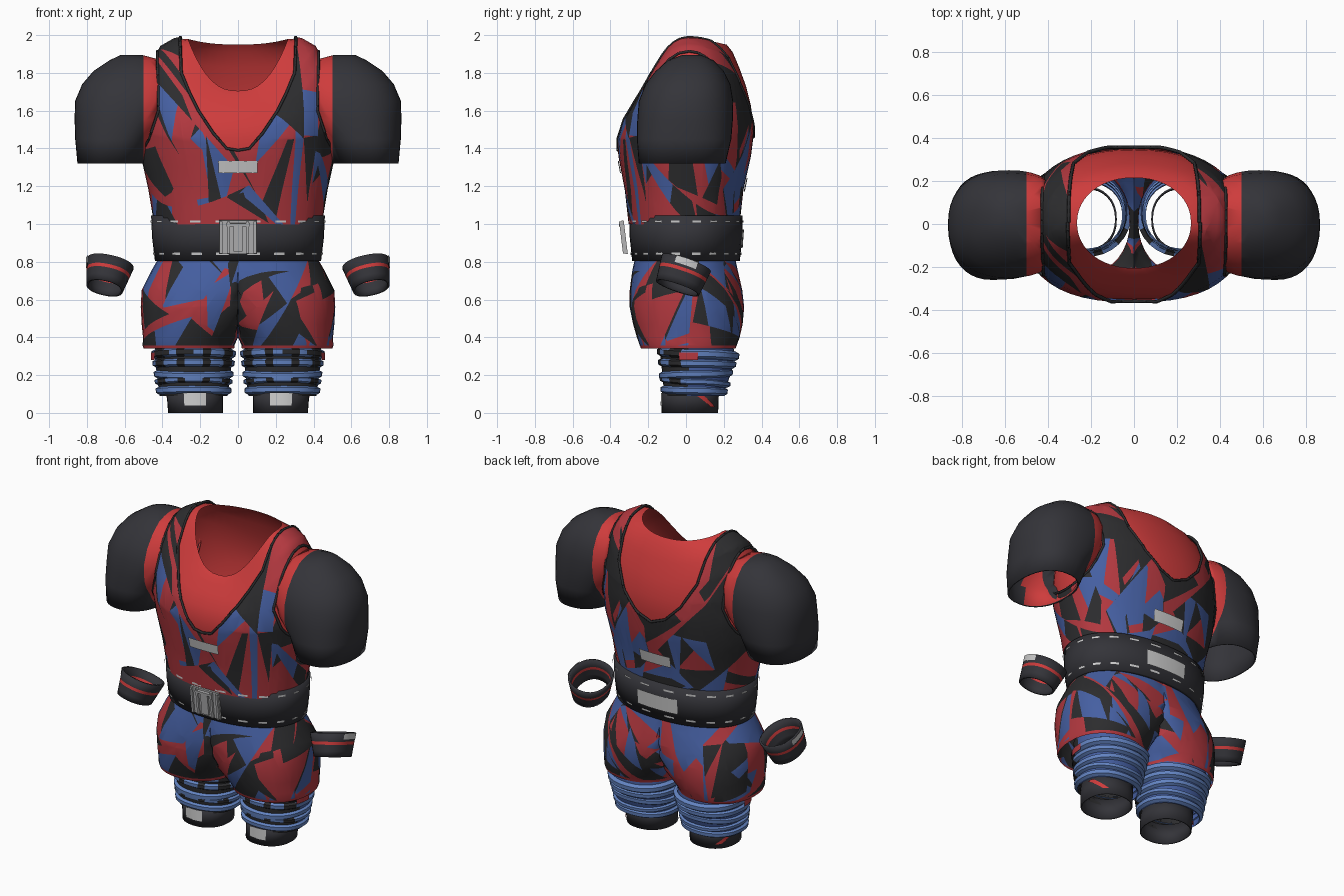
import bpy, bmesh, random
from math import sin, cos, radians, copysign
from mathutils import Vector, Matrix

if bpy.data.objects.get("Cube"):
    bpy.data.objects.remove(bpy.data.objects["Cube"], do_unlink=True)

def material(name, *rgb):
    m = bpy.data.materials.new(name)
    m.use_nodes = True
    m.diffuse_color = (*rgb, 1)
    node = next(n for n in m.node_tree.nodes if n.type == 'BSDF_PRINCIPLED')
    node.inputs["Base Color"].default_value = (*rgb, 1)
    return m

RED = material("bright_red", .62, .045, .045)
CAMO_RED = material("camo_red", .45, .04, .05)
BLACK = material("camo_black", .025, .025, .027)
BLUE = material("camo_blue", .06, .115, .36)
WRAP = material("wrap_blue", .125, .23, .54)
CHARCOAL = material("charcoal", .034, .034, .041)
WHITE = material("off_white", .6, .6, .6)
SILVER = material("buckle_silver", .46, .46, .47)

def ring(z, xc, yc, hx, hy, tilt=0, p=2.2):
    return (xc, yc, hx, hy, z, z + tilt, z - tilt, p, p)

def grow(r, d):
    return (r[0], r[1], r[2] + d, r[3] + d) + tuple(r[4:])

def mix(a, b, f):
    return tuple(u + (v - u) * f for u, v in zip(a, b))

def point(r, t):
    """Point on a ring whose height and squareness may differ at front and back."""
    xc, yc, hx, hy, zs, zf, zb, pf, pb = r
    c, s = cos(radians(t)), sin(radians(t))
    z, p = (zf, pf) if s < 0 else (zb, pb)
    return Vector((xc + hx * copysign(abs(c) ** (2 / p), c),
                   yc + hy * copysign(abs(s) ** (2 / p), s), z + (zs - z) * abs(c) ** 2.4))

def loft(rings, seg=40, rows=None, bm=None, clip=False, cap=False):
    bm = bm or bmesh.new()
    grid = []
    for r in rings:
        pts = [point(r, 360 * j / seg) for j in range(seg)]
        grid.append([bm.verts.new((max(q.x, 0) if clip else q.x, q.y, q.z)) for q in pts])
    for i in range(len(rings) - 1):
        for j in range(seg):
            k = (j + 1) % seg
            f = bm.faces.new((grid[i][j], grid[i][k], grid[i + 1][k], grid[i + 1][j]))
            f.material_index = rows[i] if rows else 0
    if cap:
        bm.faces.new(grid[-1])
    return bm

def plate(lo, hi, t0, t1, skew=0, off=.006, bm=None):
    """Thin patch that follows the surface between two rings."""
    bm, n = bm or bmesh.new(), 6
    grid = [[bm.verts.new(point(grow(mix(lo, hi, i / n), off), t0 + (t1 - t0) * j / n + skew * i / n))
             for j in range(n + 1)] for i in range(n + 1)]
    for i in range(n):
        for j in range(n):
            bm.faces.new((grid[i][j], grid[i][j + 1], grid[i + 1][j + 1], grid[i + 1][j]))
    return bm

def finish(name, bm, mats, thick=0, mirror=False, lining=0):
    me = bpy.data.meshes.new(name)
    bm.to_mesh(me)
    ob = bpy.data.objects.new(name, me)
    bpy.context.collection.objects.link(ob)
    for m in mats:
        me.materials.append(m)
    bpy.ops.object.select_all(action='DESELECT')
    ob.select_set(True)
    bpy.context.view_layer.objects.active = ob
    bpy.ops.object.shade_smooth_by_angle(angle=radians(42))
    if thick:
        mod = ob.modifiers.new("thickness", 'SOLIDIFY')
        mod.thickness, mod.material_offset = thick, lining
    if mirror:
        ob.modifiers.new("mirror", 'MIRROR')

def cut(bm, co, no, faces):
    geom = set(faces)
    for f in faces:
        geom.update(f.edges, f.verts)
    bmesh.ops.bisect_plane(bm, geom=list(geom), dist=1e-4, plane_co=co, plane_no=no)

def camo(bm, count, seed, weights):
    """Repeatedly split the largest shard of cloth, then colour each shard."""
    rng = random.Random(seed)
    tag = bm.faces.layers.int.new("shard")
    for i in range(count + 1):
        shards = {}
        for f in bm.faces:
            shards.setdefault(f[tag], []).append(f)
        if i == count:
            break
        k = max(shards, key=lambda s: sum(f.calc_area() for f in shards[s]))
        f = rng.choice(shards[k])
        f.normal_update()
        co = f.calc_center_median()
        no = Vector((rng.gauss(0, 1), rng.gauss(0, 1), rng.gauss(0, .55)))
        no -= f.normal * no.dot(f.normal)
        cut(bm, co, no, shards[k])
        for f in bm.faces:
            if f[tag] == k and (f.calc_center_median() - co).dot(no) > 0:
                f[tag] = i + 1
    done = {}
    for k, faces in shards.items():
        near = {done.get(g[tag]) for f in faces for e in f.edges for g in e.link_faces}
        centre = sum((f.calc_center_median() for f in faces), Vector()) / len(faces)
        w = [v * (.4 if i in near else 1) for i, v in enumerate(weights(centre))]
        done[k] = rng.choices((0, 1, 2), w)[0]
        for f in faces:
            f.material_index = done[k]
    bm.faces.layers.int.remove(tag)

# Red undershirt, lofted from waist over the shoulders to the neck
waist, ribs, chest = (ring(1.0, 0, -.01, .43, .28), ring(1.18, 0, -.01, .46, .30),
                      ring(1.36, 0, -.007, .5, .337))
body = [waist, ribs, chest,
        (0, 0, .505, .35, 1.5, 1.45, 1.52, 2.5, 2.2), (0, .01, .49, .335, 1.68, 1.54, 1.62, 2.7, 2.2),
        (0, .018, .455, .3, 1.84, 1.61, 1.73, 2.7, 2.2), (0, .018, .4, .263, 1.935, 1.66, 1.83, 2.4, 2.2),
        (0, .012, .33, .235, 1.975, 1.69, 1.91, 2.2, 2.2), (0, .005, .265, .21, 1.98, 1.705, 1.95, 2.1, 2.1)]
finish("undershirt", loft(body, 48), [RED])

# Camouflage singlet with cut neckline and armholes
FRONT = [(0, 1.39), (.06, 1.4), (.13, 1.48), (.21, 1.6), (.25, 1.68), (.3, 1.8), (.31, 2.05)]
BACK = [(0, 1.46), (.1, 1.5), (.2, 1.6), (.28, 1.75), (.31, 2.05)]
ARM = [(.53, 1.34), (.47, 1.45), (.42, 1.6), (.43, 2.05)]

def edge_x(line, z, default):
    for (x0, z0), (x1, z1) in zip(line, line[1:]):
        if z0 <= z <= z1:
            return x0 + (x1 - x0) * (z - z0) / (z1 - z0)
    return default

def dropped(c):
    neck = edge_x(FRONT if c.y < 0 else BACK, c.z, 0)
    return not neck <= abs(c.x) <= edge_x(ARM, c.z, 1)

bm = loft([grow(r, .003) for r in body], 48)
bm.normal_update()
for v, n in [(v, v.normal.copy()) for v in bm.verts]:
    v.co += n * .011
for line, sides in ((FRONT, (-1,)), (BACK, (1,)), (ARM, (-1, 1))):
    for (x0, z0), (x1, z1) in zip(line, line[1:]):
        for side, m in ((s, m) for s in sides for m in (-1, 1)):
            centres = [(f, f.calc_center_median()) for f in bm.faces]
            cut(bm, (m * x0, 0, z0), (m * (z1 - z0), 0, x0 - x1),
                [f for f, c in centres if c.y * side > 0 and c.x * m > 0])
out = [f for f in bm.faces if dropped(f.calc_center_median())]
bmesh.ops.delete(bm, geom=out, context='FACES')
hems = [[v.co.copy() for v in e.verts] for e in bm.edges if e.is_boundary and e.verts[0].co.z > 1.2]

def singlet_weights(c):
    if c.z > 1.66:
        return (4, 5, 0)
    if abs(c.x) > .38:
        return (4, 5, 1)
    if c.y < 0:
        return (12, 1, 1) if c.x < .02 else (3, 3, 4)
    return (2, 4, 4)

camo(bm, 150, 7, singlet_weights)
finish("singlet", bm, [CAMO_RED, BLACK, BLUE])

# Black piping along the singlet edges
curve = bpy.data.curves.new("singlet_piping", 'CURVE')
curve.dimensions = '3D'
curve.bevel_depth, curve.bevel_resolution = .008, 1
for pair in hems:
    s = curve.splines.new('POLY')
    s.points.add(1)
    for q, co in zip(s.points, pair):
        q.co = (*co, 1)
curve.materials.append(BLACK)
bpy.context.collection.objects.link(bpy.data.objects.new("singlet_piping", curve))

# Domed short sleeves: red at the shoulder, charcoal outside
profile = [(1.32, .5, .85, .23, -.02), (1.45, .45, .862, .25, -.01), (1.55, .36, .865, .253, -.005),
           (1.65, .3, .863, .25, 0), (1.74, .3, .825, .225, .01), (1.81, .32, .765, .18, .02),
           (1.867, .4, .68, .12, .025), (1.895, .51, .62, .05, .03)]
bm = loft([ring(z, (a + b) / 2, yc, (b - a) / 2, hy, 0, 2.3) for z, a, b, hy, yc in profile], cap=True)
for x in (.41, .5):
    cut(bm, (x, 0, 0), (1, 0, 0), bm.faces[:])
out = [f for f in bm.faces if f.calc_center_median().x < .41]
bmesh.ops.delete(bm, geom=out, context='FACES')
for f in bm.faces:
    c = f.calc_center_median()
    f.material_index = 1 if c.x < .5 and c.z > 1.4 else 2 if c.x > .62 else 0
finish("sleeve", bm, [CHARCOAL, RED, CHARCOAL], .01, True, 1)

# Labels on chest and back
finish("chest_label", plate(mix(ribs, chest, .5), mix(ribs, chest, .85), 260, 280, off=.022), [WHITE])
finish("back_label", plate(mix(waist, ribs, .95), mix(ribs, chest, .36), 79, 101, off=.022), [WHITE])

# Belt with stitching, back label and buckle
low, mid, high = (ring(.805, 0, 0, .44, .285), ring(.93, 0, 0, .455, .298), ring(1.045, 0, 0, .46, .3))
finish("belt", loft([low, mid, high], 48), [CHARCOAL], .025)
bm = bmesh.new()
for a, b, f in ((low, mid, .25), (mid, high, .68)):
    for k in range(20):
        plate(mix(a, b, f), mix(a, b, f + .1), 18 * k + 5, 18 * k + 13, bm=bm)
finish("belt_stitching", bm, [WHITE])
finish("belt_label", plate(mix(low, mid, .55), mix(mid, high, .35), 74, 106, off=.008), [WHITE])
bm = bmesh.new()
tilt = Matrix.Translation((0, -.325, .93)) @ Matrix.Rotation(radians(7), 4, 'X')
bars = [(0, 0, 0, .2, .012, .18), (0, -.01, 0, .05, .016, .15), (0, -.012, .068, .12, .02, .016)]
bars += [(m * x, -.01, 0, .014, .018, .17) for x in (.05, .09) for m in (-1, 1)]
for x, y, z, *size in bars:
    bmesh.ops.create_cube(bm, size=1, matrix=tilt @ Matrix.Translation((x, y, z)) @ Matrix.Diagonal((*size, 1)))
finish("buckle", bm, [SILVER])

# Camouflage shorts: one leg lofted, clipped at the middle and mirrored
legs = [ring(.34, .26, .012, .24, .25), ring(.358, .262, .012, .243, .257),
        ring(.4, .245, .012, .258, .272), ring(.47, .21, .01, .3, .29),
        ring(.56, .17, .005, .345, .303), ring(.65, .1, 0, .41, .298),
        ring(.75, .03, -.005, .43, .28), ring(.82, 0, -.005, .42, .265)]
bm = loft(legs, 36, clip=True)
out = [f for f in bm.faces if all(v.co.x < 1e-5 for v in f.verts)]
bmesh.ops.delete(bm, geom=out, context='FACES')
bmesh.ops.mirror(bm, geom=bm.verts[:] + bm.edges[:] + bm.faces[:], axis='X', merge_dist=1e-4)
bmesh.ops.recalc_face_normals(bm, faces=bm.faces[:])
camo(bm, 160, 21, lambda c: (4.5, 3, 2.2) if c.z < .66 else (2.5, 3, 4))
for f in bm.faces:
    if f.calc_center_median().z < .358:
        f.material_index = 0
finish("shorts", bm, [CAMO_RED, BLACK, BLUE])

# Knee sleeves, black in front and blue behind, with puffy wraps
knee = [ring(.09, .235, .04, .18, .155), ring(.2, .235, .055, .195, .18),
        ring(.3, .235, .063, .205, .198), ring(.4, .24, .05, .2, .19)]
bm = loft(knee, 32)
for f in bm.faces:
    f.material_index = int(f.calc_center_median().y > 0)
finish("knee_sleeve", bm, [BLACK, BLUE], mirror=True)
bm = bmesh.new()
for z, h, skew, gaps in ((.312, .05, .012, True), (.262, .045, .006, True), (.205, .045, -.008, False),
                         (.165, .036, .014, True), (.118, .045, .006, False)):
    base = mix(knee[0], knee[2], (z - .09) / .21)
    first = len(bm.faces)
    loft([grow(ring(z + h * u, *base[:4], skew), d)
          for u, d in ((-.5, -.003), (-.25, .016), (.25, .018), (.5, -.003))], 32, bm=bm)
    for f in bm.faces[first:]:
        c = f.calc_center_median()
        f.material_index = int(gaps and c.y < -.03 and int((c.x + 1) / .06) % 2)
finish("knee_wraps", bm, [WRAP, BLACK], mirror=True)
tag = [ring(z, *knee[2][:4]) for z in (.28, .32)]
finish("knee_tag", plate(*tag, -25, 0, off=.021), [CAMO_RED], mirror=True)

# Socks with front label and slanted side stripe
foot, ankle = ring(0, .225, .02, .145, .15), ring(.13, .23, .025, .15, .15)
finish("sock", loft([foot, ankle], 32), [CHARCOAL], .008, True)
finish("sock_label", plate(mix(foot, ankle, .3), mix(foot, ankle, .8), 250, 290), [WHITE], mirror=True)
finish("sock_stripe", plate(mix(foot, ankle, .25), mix(foot, ankle, .8), 42, 56, -38), [RED], mirror=True)

# Tilted wristbands with a red stripe and a label
place = (Matrix.Translation((.69, -.02, .73)) @ Matrix.Rotation(radians(-13), 4, 'Y')
         @ Matrix.Rotation(radians(-19), 4, 'X'))
cuff = [ring(z, 0, 0, .114 + z * .2, .13 + z * .12) for z in (-.075, -.04, -.002, .016, .066)]
bm = loft(cuff, 28, rows=[0, 0, 1, 0])
bm.transform(place)
finish("wristband", bm, [CHARCOAL, RED], .012, True)
bm = plate(mix(cuff[3], cuff[4], .25), cuff[4], -20, 26, off=.005)
bm.transform(place)
finish("wristband_label", bm, [WHITE], mirror=True)
